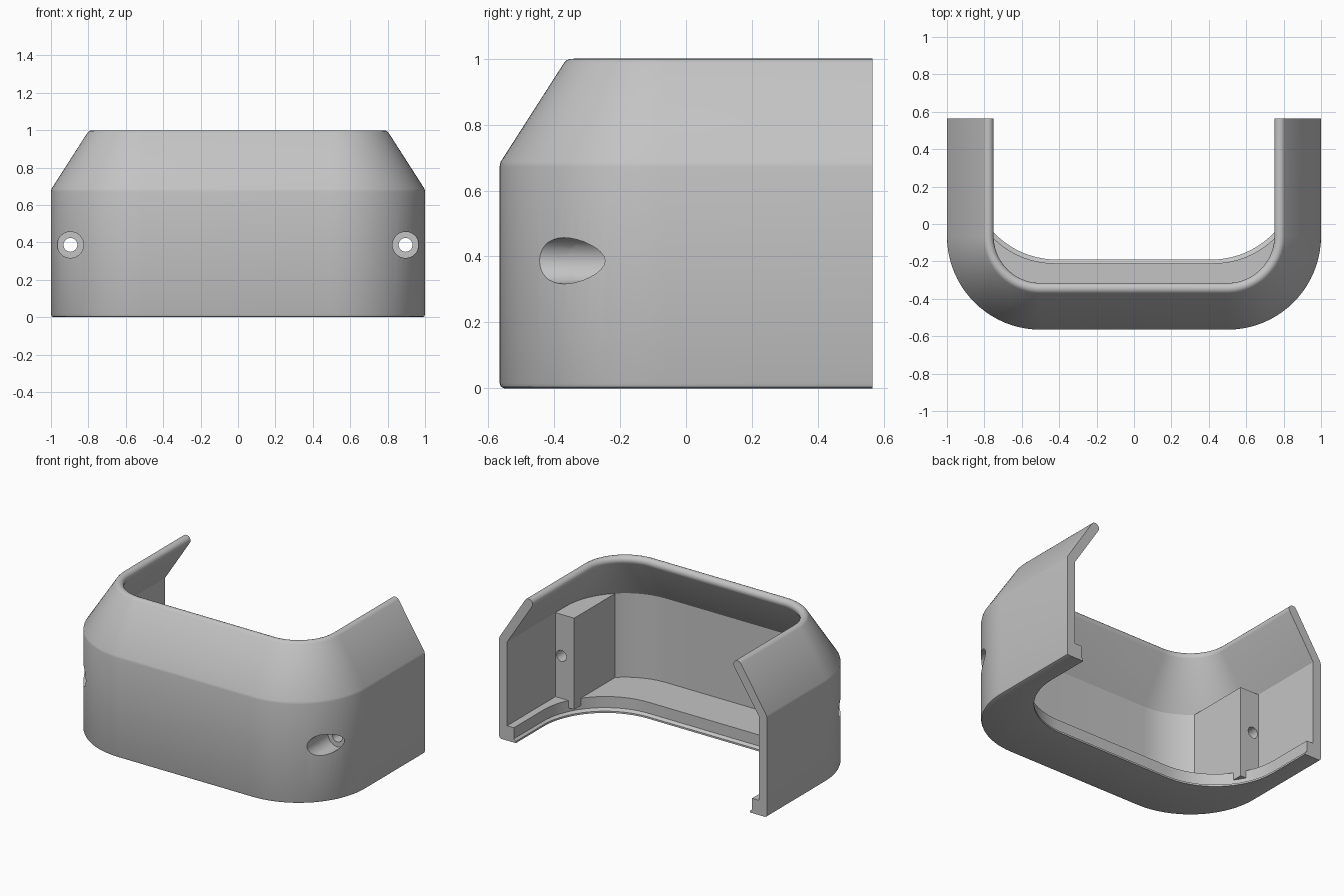
import bpy, bmesh, math

cube = bpy.data.objects.get("Cube")
if cube:
    bpy.data.objects.remove(cube, do_unlink=True)

BACK, FRONT, RADIUS, WALL = 0.565, -0.565, 0.5, 0.06
ARC = 20

mat = bpy.data.materials.new("light grey plastic")
mat.use_nodes = True
grey = (0.55, 0.55, 0.55, 1)
mat.diffuse_color = grey
mat.node_tree.nodes["Principled BSDF"].inputs["Base Color"].default_value = grey


def u_outline(half_width, front, radius):
    """Open U path: back left end, round both front corners, back right end."""
    cx, cy = half_width - radius, front + radius
    half = [(half_width, BACK)]
    for i in range(ARC + 1):
        a = math.pi / 2 * i / ARC
        half.append((cx + radius * math.cos(a), cy - radius * math.sin(a)))
    return half + [(-x, y) for x, y in reversed(half)]


def inset(d):
    return u_outline(1 - d, FRONT + d, RADIUS - d)


def finish(name, bm):
    bmesh.ops.recalc_face_normals(bm, faces=bm.faces)
    mesh = bpy.data.meshes.new(name)
    bm.to_mesh(mesh)
    bm.free()
    mesh.materials.append(mat)
    obj = bpy.data.objects.new(name, mesh)
    bpy.context.collection.objects.link(obj)
    return obj


def loft(name, rings, close_rings, close_loft):
    """Skin a list of equal-length point rings."""
    bm = bmesh.new()
    vs = [[bm.verts.new(p) for p in ring] for ring in rings]
    n = len(rings[0])
    for k in range(len(vs) if close_loft else len(vs) - 1):
        a, b = vs[k], vs[(k + 1) % len(vs)]
        for i in range(n if close_rings else n - 1):
            j = (i + 1) % n
            bm.faces.new((a[i], a[j], b[j], b[i]))
    if close_rings:
        bm.faces.new(vs[0])
        bm.faces.new(vs[-1])
    else:
        bm.faces.new([r[0] for r in vs])
        bm.faces.new([r[-1] for r in vs])
    return finish(name, bm)


# Shell: vertical wall, sloped shoulder, rounded rim, inner faces, bottom flange
section = [(inset(d), z) for d, z in
           [(0.015, 0), (0.004, 0.005), (0, 0.016), (0, 0.672), (0.003, 0.687)]]
tilt = math.atan2(0.305, 0.2)
rim_r, rim_d, rim_z = WALL / 2, 0.22, 0.97
for i in range(9):
    a = tilt + math.pi / 2 - math.pi * i / 8
    section.append((inset(rim_d + rim_r * math.cos(a)), rim_z + rim_r * math.sin(a)))
section += [(inset(WALL), 0.667), (inset(WALL), 0.1),
            (u_outline(0.89, -0.21, 0.465), 0.1),
            (u_outline(0.89, -0.21, 0.465), 0.025),
            (u_outline(0.875, -0.19, 0.46), 0.012),
            (u_outline(0.875, -0.19, 0.46), 0)]
shell = loft("shell", [[(x, y, z) for x, y in o] for o, z in section], False, True)

# Screw blocks: flat inner and back faces, outer side buried in the curved wall
SIDE, REAR = 0.8, 0.05
buried = WALL / 2
r = RADIUS - buried
cx, cy = 1 - RADIUS, FRONT + RADIUS
end = math.acos((SIDE - cx) / r)
foot = [(SIDE, REAR), (1 - buried, REAR)]
foot += [(cx + r * math.cos(end * i / ARC), cy - r * math.sin(end * i / ARC))
         for i in range(ARC + 1)]
blocks = []
for side, label in ((1, "left"), (-1, "right")):
    rings = [[(side * x, y, z) for x, y in foot] for z in (0.05, 0.667)]
    blocks.append(loft(label + "_screw_block", rings, True, False))


def cut(obj, cutter):
    mod = obj.modifiers.new("screw hole", "BOOLEAN")
    mod.operation, mod.solver, mod.object = "DIFFERENCE", "EXACT", cutter
    bpy.context.view_layer.objects.active = obj
    bpy.ops.object.modifier_apply(modifier=mod.name)


# Stepped screw holes running front to back
for side, block in zip((1, -1), blocks):
    rings = []
    for rad, y in ((0.07, -0.8), (0.07, -0.22), (0.037, -0.22), (0.037, 0.2)):
        rings.append([(side * 0.896 + rad * math.cos(math.tau * i / 32), y,
                       0.387 + rad * math.sin(math.tau * i / 32)) for i in range(32)])
    cutter = loft("hole_cutter", rings, True, False)
    cutter.hide_render = True
    cut(shell, cutter)
    cut(block, cutter)
    bpy.data.objects.remove(cutter, do_unlink=True)

# Smooth curves, sharp edges
bpy.ops.object.select_all(action="DESELECT")
for obj in [shell] + blocks:
    obj.select_set(True)
bpy.context.view_layer.objects.active = shell
bpy.ops.object.shade_smooth_by_angle(angle=math.radians(28))
